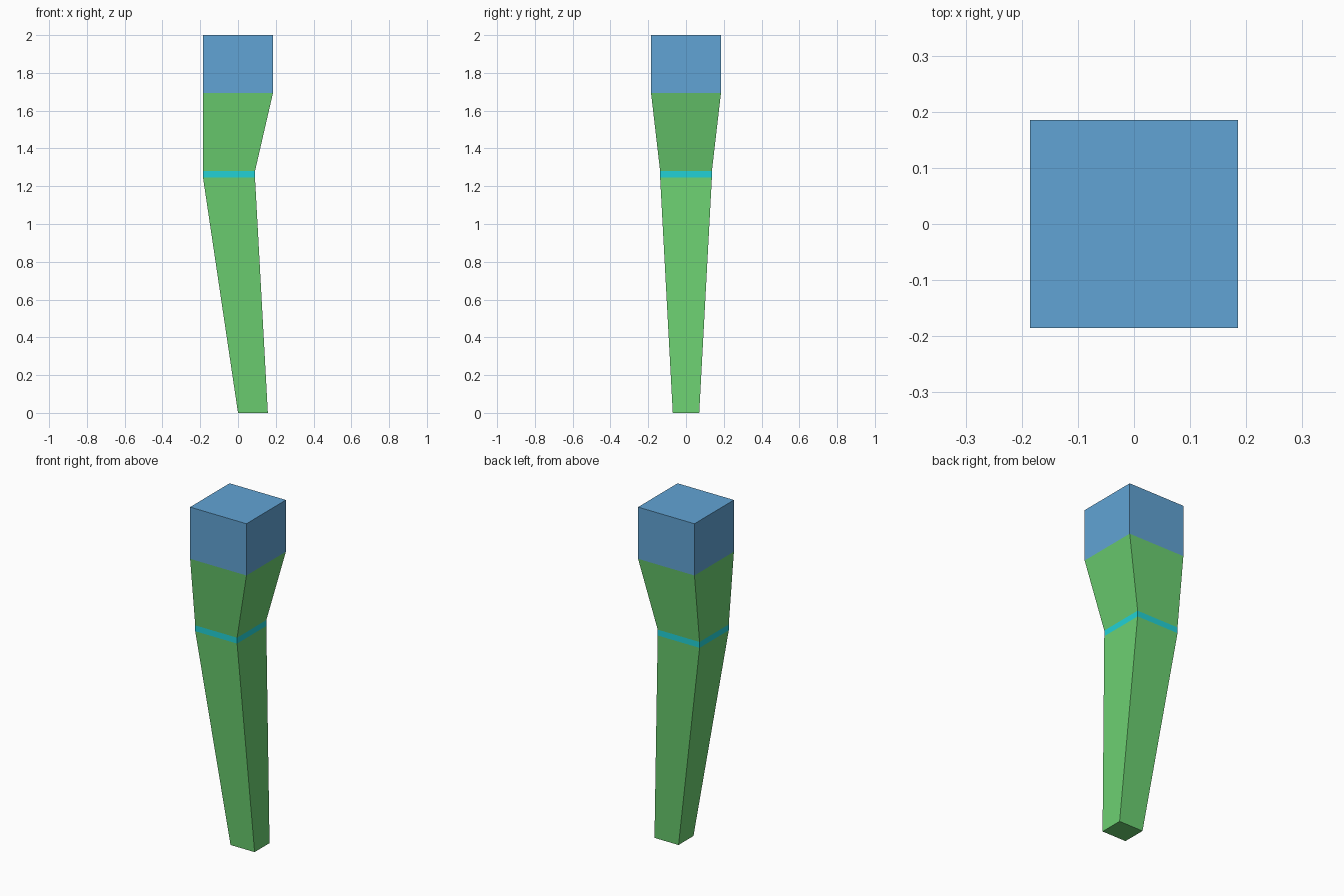
import bpy
import bmesh

cube = bpy.data.objects.get("Cube")
if cube:
    bpy.data.objects.remove(cube, do_unlink=True)


def make_material(name, rgb):
    mat = bpy.data.materials.new(name)
    mat.use_nodes = True
    mat.diffuse_color = (*rgb, 1)
    mat.node_tree.nodes["Principled BSDF"].inputs["Base Color"].default_value = (*rgb, 1)
    return mat


green = make_material("leaf green", (0.15, 0.63, 0.165))
cyan = make_material("bright cyan", (0.016, 0.64, 0.67))
blue = make_material("sky blue", (0.12, 0.37, 0.66))

# Rectangular sections from foot to top: height, x min, x max, half depth
foot = (0, 0, 0.158, 0.07)
band_low = (1.245, -0.185, 0.09, 0.137)
band_high = (1.28, -0.185, 0.09, 0.137)
block_low = (1.693, -0.185, 0.185, 0.185)
block_high = (2, -0.185, 0.185, 0.185)
sections = [foot, band_low, band_high, block_low, block_high]
section_materials = [0, 1, 0, 2]  # lower leg, band, upper leg, top block

# Tapered leg, lofted through the sections and closed at both ends
bm = bmesh.new()
rings = [
    [bm.verts.new(p) for p in ((x0, -d, z), (x1, -d, z), (x1, d, z), (x0, d, z))]
    for z, x0, x1, d in sections
]
for low, high, index in zip(rings, rings[1:], section_materials):
    for i in range(4):
        j = (i + 1) % 4
        bm.faces.new((low[i], low[j], high[j], high[i])).material_index = index
bm.faces.new(rings[0][::-1]).material_index = 0
bm.faces.new(rings[-1]).material_index = 2
bmesh.ops.recalc_face_normals(bm, faces=bm.faces)

mesh = bpy.data.meshes.new("tapered_leg")
bm.to_mesh(mesh)
bm.free()
for mat in (green, cyan, blue):
    mesh.materials.append(mat)
leg = bpy.data.objects.new("tapered_leg", mesh)
bpy.context.collection.objects.link(leg)
